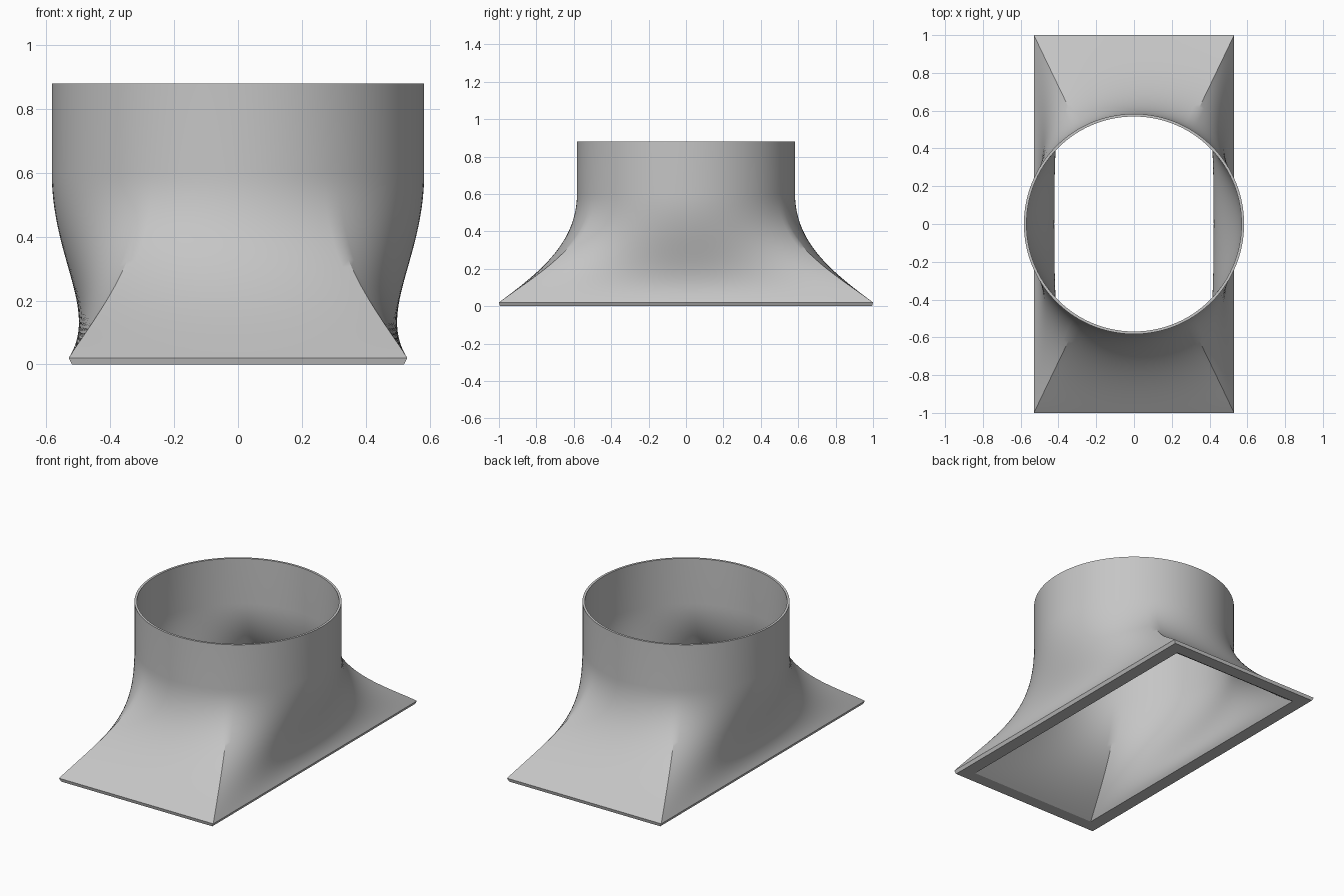
import bpy, bmesh, math
from mathutils import Vector

cube = bpy.data.objects.get("Cube")
if cube:
    bpy.data.objects.remove(cube, do_unlink=True)

grey = bpy.data.materials.new("plain grey")
grey.use_nodes = True
colour = (0.56, 0.56, 0.56, 1)
grey.diffuse_color = colour
grey.node_tree.nodes["Principled BSDF"].inputs["Base Color"].default_value = colour

# Edge segments of the long sides and the short ends, and steps up the loft
SIDE, END, STEPS = 40, 24, 28
HEIGHT, NECK = 0.88, 0.6


def rectangle(hx, hy, z):
    corners = [(hx, -hy), (hx, hy), (-hx, hy), (-hx, -hy)]
    ring = []
    for i, count in enumerate((SIDE, END, SIDE, END)):
        a, b = Vector(corners[i]), Vector(corners[(i + 1) % 4])
        ring += [a.lerp(b, k / count).to_3d() + Vector((0, 0, z)) for k in range(count)]
    return ring


def circle(r, z):
    # Each rectangle corner meets the circle 60 degrees from the x axis
    ring, start = [], -60
    for count, sweep in ((SIDE, 120), (END, 60), (SIDE, 120), (END, 60)):
        for k in range(count):
            a = math.radians(start + sweep * k / count)
            ring.append(Vector((r * math.cos(a), r * math.sin(a), z)))
        start += sweep
    return ring


def loft(hx, hy, z, lean_z, r, bend_z):
    # Curved transition from the rectangle to the round neck
    controls = (rectangle(hx, hy, z), rectangle(hx * 0.82, hy * 0.8, lean_z),
                circle(r, bend_z), circle(r, NECK))
    rings = []
    for s in range(STEPS + 1):
        t = s / STEPS
        u = 1 - t
        rings.append([p * u**3 + q * 3 * u * u * t + v * 3 * u * t * t + w * t**3
                      for p, q, v, w in zip(*controls)])
    return rings + [circle(r, HEIGHT)]


# Outer skin upward, inner skin downward, closed by the rims
outer = [rectangle(0.52, 0.995, 0)] + loft(0.53, 1.0, 0.02, 0.17, 0.583, 0.33)
inner = loft(0.44, 0.917, 0, 0.12, 0.569, 0.32)
rings = outer + inner[::-1]

bm = bmesh.new()
loops = [[bm.verts.new(p) for p in ring] for ring in rings]
for lower, upper in zip(loops, loops[1:] + loops[:1]):
    for i in range(len(lower)):
        j = (i + 1) % len(lower)
        bm.faces.new((lower[i], lower[j], upper[j], upper[i]))
bmesh.ops.recalc_face_normals(bm, faces=bm.faces)

mesh = bpy.data.meshes.new("duct_adapter")
bm.to_mesh(mesh)
bm.free()
mesh.materials.append(grey)
duct = bpy.data.objects.new("duct_adapter", mesh)
bpy.context.collection.objects.link(duct)

bpy.ops.object.select_all(action="DESELECT")
duct.select_set(True)
bpy.context.view_layer.objects.active = duct
bpy.ops.object.shade_smooth_by_angle(angle=math.radians(30))
